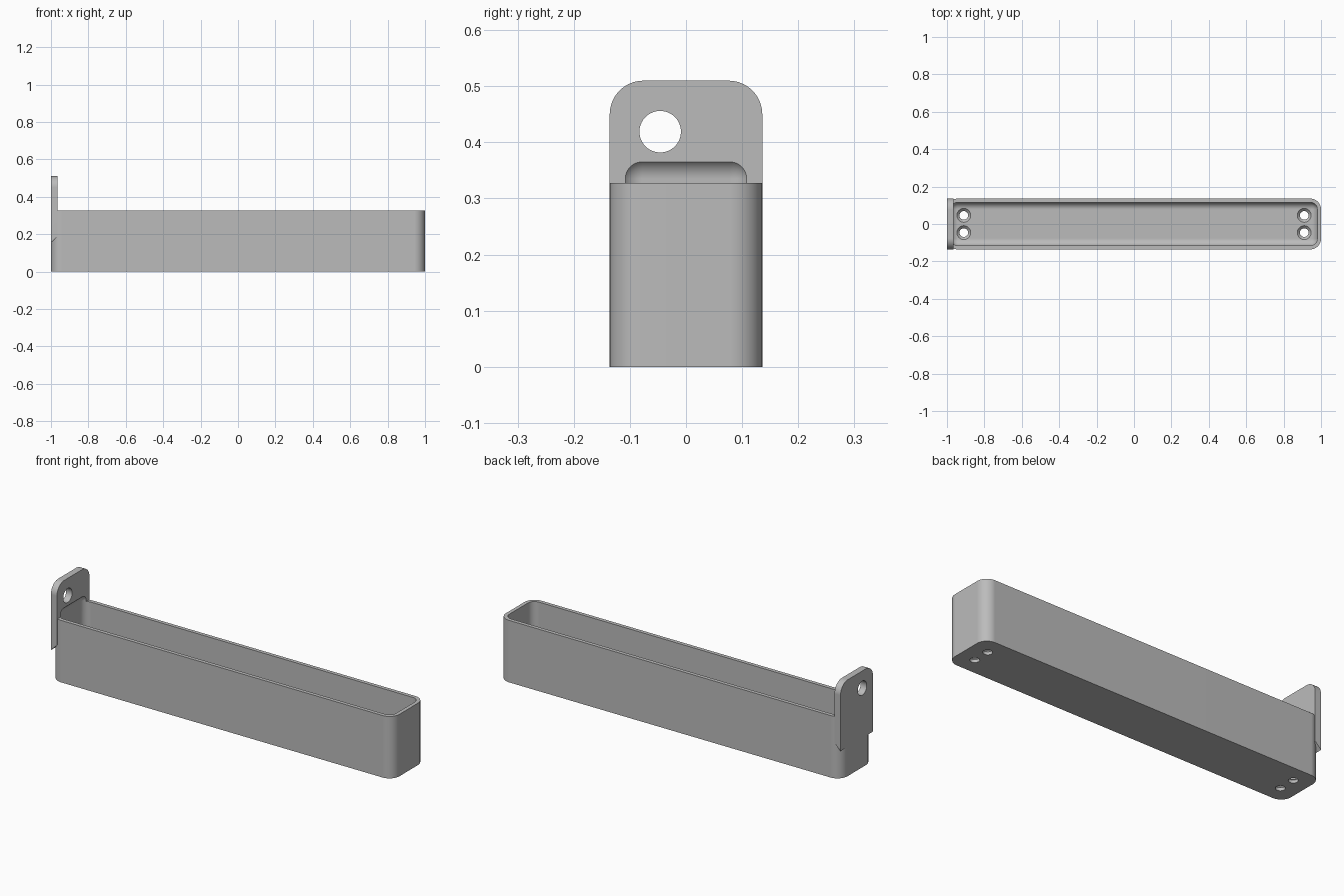
import bpy, bmesh, math
from mathutils import Vector, Matrix

cube = bpy.data.objects.get("Cube")
if cube:
    bpy.data.objects.remove(cube, do_unlink=True)

# Main dimensions
HALF_W, RIM_Z, WALL, FLOOR = 0.136, 0.328, 0.02, 0.03
OUTER_R, INNER_R = 0.058, 0.038
PLATE_X, PLATE_TOP = -0.965, 0.51

grey = bpy.data.materials.new("plain_grey")
grey.use_nodes = True
grey.diffuse_color = (0.5, 0.5, 0.5, 1)
grey.node_tree.nodes["Principled BSDF"].inputs["Base Color"].default_value = (0.5, 0.5, 0.5, 1)


def make_object(name, bm):
    bmesh.ops.recalc_face_normals(bm, faces=bm.faces)
    mesh = bpy.data.meshes.new(name)
    bm.to_mesh(mesh)
    bm.free()
    mesh.materials.append(grey)
    obj = bpy.data.objects.new(name, mesh)
    bpy.context.collection.objects.link(obj)
    return obj


def box(lo, hi):
    """Box between two corners."""
    lo, hi = Vector(lo), Vector(hi)
    bm = bmesh.new()
    bmesh.ops.create_cube(bm, size=1)
    for v in bm.verts:
        v.co = (lo + hi) / 2 + v.co * (hi - lo)
    return bm


def round_edges(bm, radius, rule, segments=10):
    """Round the edges whose direction and middle satisfy the rule."""
    picked = []
    for e in bm.edges:
        a, b = (v.co for v in e.verts)
        if rule((b - a).normalized(), (a + b) / 2):
            picked.append(e)
    bmesh.ops.bevel(bm, geom=picked, offset=radius, segments=segments,
                    profile=0.5, affect='EDGES', clamp_overlap=True)


def cylinder(name, centre, r_low, r_high, depth, axis='Z'):
    bm = bmesh.new()
    turn = Matrix.Rotation(math.pi / 2, 4, 'Y') if axis == 'X' else Matrix()
    bmesh.ops.create_cone(bm, cap_ends=True, segments=40, radius1=r_low,
                          radius2=r_high, depth=depth,
                          matrix=Matrix.Translation(centre) @ turn)
    return make_object(name, bm)


def combine(target, other, operation):
    """Apply a boolean and discard the helper."""
    other.hide_render = True
    mod = target.modifiers.new("combine", 'BOOLEAN')
    mod.operation, mod.solver, mod.object = operation, 'EXACT', other
    bpy.ops.object.select_all(action='DESELECT')
    bpy.context.view_layer.objects.active = target
    target.select_set(True)
    bpy.ops.object.modifier_apply(modifier=mod.name)
    bpy.data.objects.remove(other, do_unlink=True)


# Outer tray body with rounded upright corners
bm = box((-1, -HALF_W, 0), (1, HALF_W, RIM_Z))
round_edges(bm, OUTER_R, lambda d, m: abs(d.z) > 0.9)
tray = make_object("tray_with_hanging_plate", bm)

# Hanging plate with rounded top corners and a sloping underside
bm = box((-1, -HALF_W, 0.155), (PLATE_X, HALF_W, PLATE_TOP))
round_edges(bm, 0.06, lambda d, m: abs(d.x) > 0.9 and m.z > RIM_Z)
for v in bm.verts:
    if v.co.z < RIM_Z / 2 and v.co.x > -0.98:
        v.co.z += PLATE_X + 1
combine(tray, make_object("hanging_plate", bm), 'UNION')

# Cavity, rounded on every edge, which also scoops into the plate
bm = box((-1 + WALL, WALL - HALF_W, FLOOR), (1 - WALL, HALF_W - WALL, 0.373))
round_edges(bm, INNER_R, lambda d, m: True)
combine(tray, make_object("cavity_cutter", bm), 'DIFFERENCE')

# Hole in the plate
combine(tray, cylinder("plate_hole_cutter", (-0.98, -0.046, 0.419),
                       0.037, 0.037, 0.1, 'X'), 'DIFFERENCE')

# Countersunk screw holes in the floor
for x in (-0.91, 0.91):
    for y in (-0.046, 0.046):
        combine(tray, cylinder("screw_hole_cutter", (x, y, 0),
                               0.023, 0.023, 0.2), 'DIFFERENCE')
        combine(tray, cylinder("countersink_cutter", (x, y, FLOOR),
                               0.023, 0.051, 0.028), 'DIFFERENCE')

# Smooth curves, crisp edges
bpy.ops.object.select_all(action='DESELECT')
bpy.context.view_layer.objects.active = tray
tray.select_set(True)
bpy.ops.object.shade_smooth_by_angle(angle=math.radians(30))
weighted = tray.modifiers.new("flat_face_normals", 'WEIGHTED_NORMAL')
weighted.keep_sharp = True
